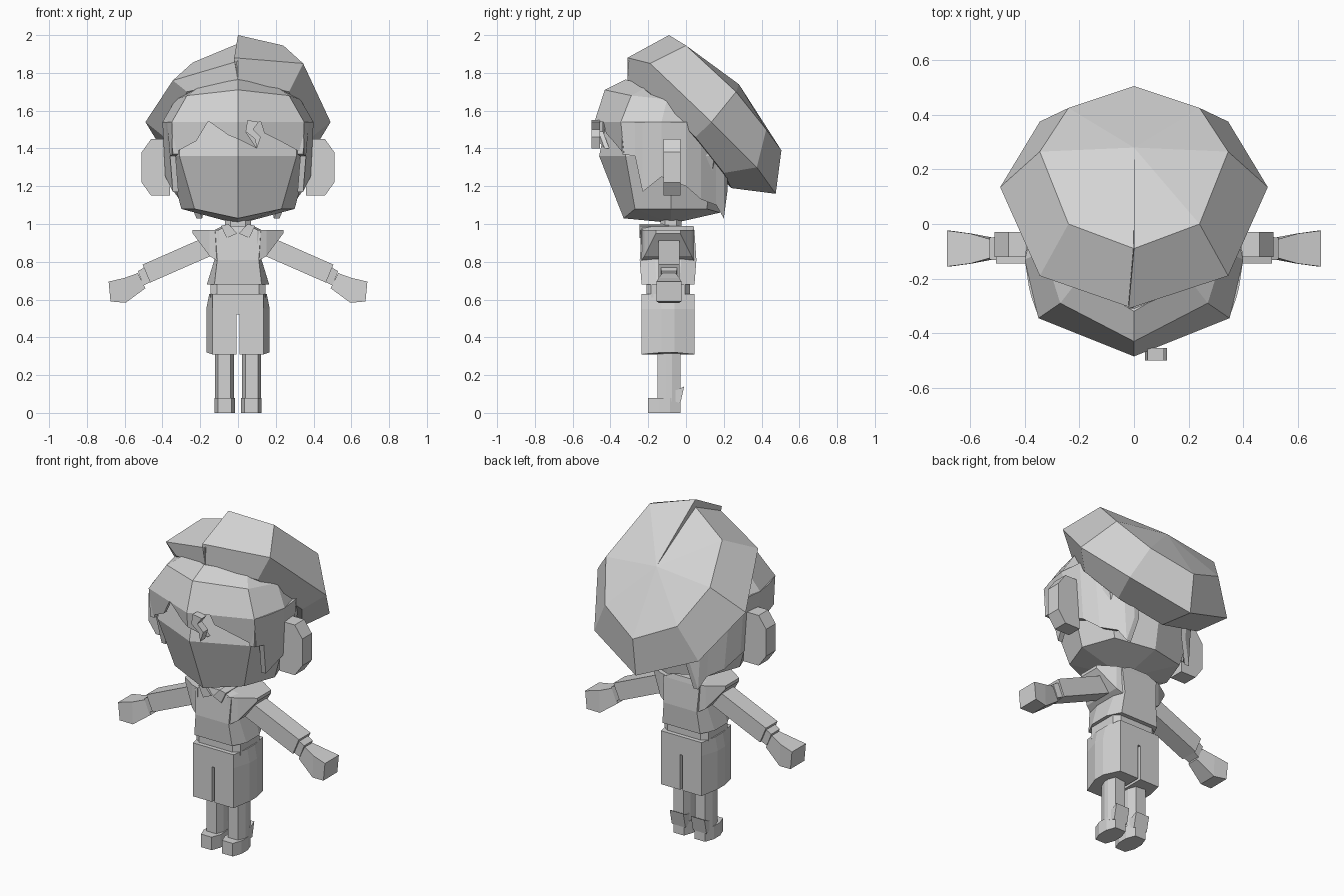
import bpy, bmesh

cube = bpy.data.objects.get("Cube")
if cube:
    bpy.data.objects.remove(cube, do_unlink=True)

grey = bpy.data.materials.new("plain_grey")
grey.use_nodes = True
tone = (0.65, 0.65, 0.65, 1)
grey.diffuse_color = tone
grey.node_tree.nodes["Principled BSDF"].inputs["Base Color"].default_value = tone


def finish(name, bm):
    bmesh.ops.recalc_face_normals(bm, faces=bm.faces)
    mesh = bpy.data.meshes.new(name)
    bm.to_mesh(mesh)
    bm.free()
    mesh.materials.append(grey)
    obj = bpy.data.objects.new(name, mesh)
    bpy.context.collection.objects.link(obj)
    return obj


def loft(name, rings):
    """Skin a stack of closed rings and cap both ends."""
    bm = bmesh.new()
    loops = [[bm.verts.new(p) for p in ring] for ring in rings]
    n = len(loops[0])
    for a, b in zip(loops, loops[1:]):
        for i in range(n):
            j = (i + 1) % n
            bm.faces.new((a[i], a[j], b[j], b[i]))
    bm.faces.new(loops[0])
    bm.faces.new(loops[-1])
    return finish(name, bm)


def flip(points, side):
    return [(side * x, y, z) for x, y, z in points]


def whole(half):
    """Complete a half ring that runs from front centre to back centre."""
    return half + flip(half[-2:0:-1], -1)


def octagon(z, rx, ry, flat_x, flat_y, cx=0, cy=-0.095):
    quarter = [(flat_x, ry), (rx, flat_y), (rx, -flat_y), (flat_x, -ry)]
    pts = quarter + [(-x, -y) for x, y in quarter]
    return [(cx + x, cy + y, z) for x, y in pts]


def plate(name, outline, y0, y1, side=1):
    """Front-facing outline (x, z) extruded in depth."""
    return loft(name, [flip([(x, y, z) for x, z in outline], side) for y in (y0, y1)])


def side_plate(name, outline, x0, x1, side=1):
    """Side outline (y, z) extruded in width."""
    return loft(name, [flip([(x, y, z) for y, z in outline], side) for x in (x0, x1)])


# Face: faceted jaw with a ridge down the middle, sunk behind the fringe
face = [
    [(0, -.12, 1.01), (.03, -.1, 1.01), (.04, -.08, 1.01), (.03, -.06, 1.01), (0, -.04, 1.01)],
    [(0, -.33, 1.03), (.23, -.27, 1.08), (.3, -.08, 1.08), (.23, .11, 1.08), (0, .18, 1.06)],
    [(0, -.46, 1.36), (.31, -.32, 1.36), (.375, -.08, 1.36), (.3, .15, 1.36), (0, .23, 1.36)],
    [(0, -.42, 1.55), (.3, -.28, 1.55), (.36, -.1, 1.55), (.3, .08, 1.55), (0, .2, 1.55)],
]
loft("face", [whole(r) for r in face])

# Hair over the forehead
hair = [
    [(0, -.485, 1.54), (.35, -.345, 1.54), (.4, -.13, 1.54), (.34, .1, 1.54), (0, .22, 1.54)],
    [(0, -.43, 1.71), (.27, -.29, 1.68), (.33, -.1, 1.66), (.26, .05, 1.66), (0, .15, 1.66)],
    [(0, -.32, 1.765), (.2, -.2, 1.73), (.25, -.1, 1.71), (.2, 0, 1.7), (0, .1, 1.7)],
]
loft("hair_band", [whole(r) for r in hair])


# Swept cap: two halves, the left one standing higher at the front
def cap_half(name, side, drop):
    crown = [(0, -.09, 2 - drop / 2), (.24, 0, 1.945 - drop), (.345, .265, 1.7),
             (.24, .425, 1.5), (0, .505, 1.39)]
    brim = [(-.02 if side > 0 else 0, -.31, 1.88 - drop / 5), (.345, -.19, 1.85 - drop), (.49, .135, 1.54),
            (.345, .375, 1.3), (0, .475, 1.16)]
    lining = [(0, -.31, 1.76), (.27, -.2, 1.7), (.39, .05, 1.46),
              (.28, .2, 1.27), (0, .24, 1.19)]
    bm = bmesh.new()
    rows = [[bm.verts.new(p) for p in flip(r, side)] for r in (crown, brim, lining)]
    tip = bm.verts.new((0, .28, 1.74))
    for i in range(4):
        bm.faces.new((tip, rows[0][i], rows[0][i + 1]))
        for a, b in zip(rows, rows[1:]):
            bm.faces.new((a[i], a[i + 1], b[i + 1], b[i]))
    bm.faces.new(rows[2])
    bm.faces.new([tip] + [r[0] for r in rows] + [r[-1] for r in rows[::-1]])
    finish(name, bm)


cap_half("cap_left", 1, 0)
cap_half("cap_right", -1, .09)


# Fringe pieces hanging in front of the face
def fringe(name, outline):
    def depth(x, z, out):
        return -.485 + (1.54 - z) * .1 + .4 * abs(x) + out
    loft(name, [[(x, depth(x, z, o), z) for x, z in outline] for o in (0, .025)])


fringe("fringe_middle_right", [(-.15, 1.54), (-.05, 1.47), (0, 1.45), (0, 1.54)])
fringe("fringe_middle_left", [(0, 1.54), (0, 1.45), (.1, 1.4), (.04, 1.49), (.05, 1.54)])
fringe("fringe_right", [(-.16, 1.54), (-.22, 1.44), (-.35, 1.37), (-.35, 1.54)])
fringe("fringe_left", [(.12, 1.54), (.14, 1.48), (.24, 1.43), (.35, 1.37), (.35, 1.54)])
plate("forehead_lock", [(.05, 1.55), (.11, 1.54), (.08, 1.5), (.12, 1.46), (.1, 1.4), (.09, 1.45), (.04, 1.49)],
      -.5, -.455)

# Torso, waist and neck
loft("torso", [octagon(.68, .165, .14, .125, .06), octagon(.81, .125, .15, .11, .07),
               octagon(.96, .14, .14, .12, .07), octagon(.99, .08, .135, .06, .09)])
loft("waist", [octagon(z, .145, .115, .11, .09) for z in (.61, .69)])
loft("neck", [octagon(z, .07, .055, .04, .03, cy=-.08) for z in (.95, 1.04)])
side_plate("shorts_seat", [(-.235, .52), (.045, .52), (.045, .63), (-.235, .63)], -.02, .02)

for side, label in ((1, "left"), (-1, "right")):
    def part(word):
        return label + "_" + word

    # Ears
    plate(part("ear"), [(.36, 1.15), (.46, 1.15), (.51, 1.22), (.51, 1.38), (.46, 1.45), (.36, 1.45)],
          -.12, -.03, side)

    # Jagged hair curtain round the side to the nape: top x, bottom x, y, bottom z
    curtain = [(.35, .345, -.34, 1.37), (.375, .36, -.27, 1.36), (.385, .345, -.23, 1.17),
               (.4, .385, -.13, 1.25), (.385, .36, 0, 1.2), (.35, .31, .08, 1.13),
               (.28, .25, .16, 1.1), (.25, .22, .2, 1.03), (.2, .18, .22, 1.18)]
    loft(part("side_hair"), [flip([(t, y, 1.54), (b, y, low), (b - .03, y, low), (t - .04, y, 1.54)], side)
                             for t, b, y, low in curtain])

    # Vest shoulder and collar
    loft(part("vest_shoulder"), [flip([(x, front, low), (x, back, low), (x, back, .968), (x, front, .968)], side)
                                 for x, front, back, low in ((.1, -.24, .045, .8), (.15, -.22, .03, .83),
                                                             (.24, -.16, -.03, .95))])
    plate(part("collar"), [(.005, .95), (.06, .925), (.09, .99), (.05, 1)], -.245, -.09, side)

    # Sleeve, cuff and hand: top and bottom edge points along the arm
    def limb(name, stations):
        loft(name, [flip([(t[0], -.09 - w, t[1]), (t[0], -.09 + w, t[1]),
                          (b[0], -.09 + w, b[1]), (b[0], -.09 - w, b[1])], side)
                    for t, b, w in stations])

    limb(part("sleeve"), [((.13, .95), (.1, .85), .055), ((.505, .785), (.465, .69), .055)])
    limb(part("wrist"), [((.48, .78), (.45, .7), .045), ((.53, .75), (.5, .675), .04)])
    limb(part("hand"), [((.53, .74), (.49, .66), .035), ((.6, .715), (.595, .583), .055),
                        ((.685, .695), (.675, .59), .066)])

    # Shorts leg with a centre slit
    def shorts_ring(z, wide):
        outline = [(.008, -.235), (.135, -.235), (wide, -.13), (wide, -.06), (.135, .045), (.008, .045)]
        return flip([(x, y, z + (.01 if x > .14 and z < .5 else 0)) for x, y in outline], side)

    loft(part("shorts"), [shorts_ring(.31, .168), shorts_ring(.55, .168), shorts_ring(.63, .152)])

    # Leg, shoe and heel flap
    loft(part("leg"), [flip(octagon(z, .05, .06, .033, .015, cx=.072, cy=-.09), side) for z in (.06, .33)])
    loft(part("shoe"), [flip(octagon(z, .055, .085, .035, .03, cx=.07, cy=-.115), side) for z in (0, .078)])
    side_plate(part("heel_flap"), [(-.08, .07), (-.03, .05), (-.01, .14), (-.05, .12), (-.08, .13)],
               .025, .115, side)
